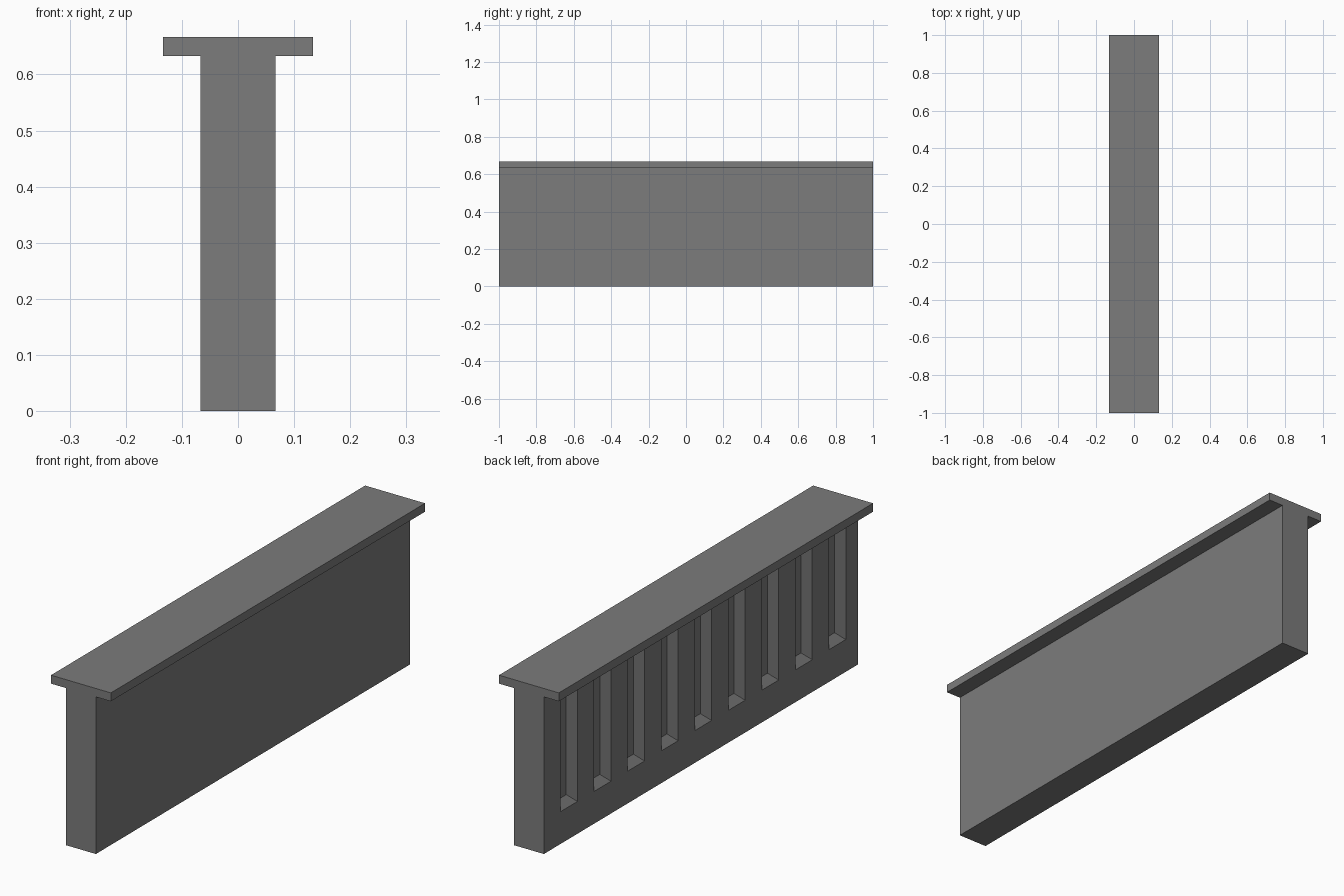
import bpy
import bmesh
from mathutils import Matrix

cube = bpy.data.objects.get("Cube")
if cube:
    bpy.data.objects.remove(cube, do_unlink=True)

LENGTH = 2.0
WALL_TOP = 0.633
TOP = 0.667

grey = bpy.data.materials.new("plain_grey")
grey.use_nodes = True
colour = (0.2, 0.2, 0.2, 1)
grey.diffuse_color = colour
grey.node_tree.nodes["Principled BSDF"].inputs["Base Color"].default_value = colour


def box(width, bottom, top):
    """Full-length box as a bmesh."""
    bm = bmesh.new()
    move = Matrix.Translation((0, 0, (bottom + top) / 2))
    size = Matrix.Diagonal((width, LENGTH, top - bottom, 1))
    bmesh.ops.create_cube(bm, size=1, matrix=move @ size)
    return bm


def finish(bm, name):
    mesh = bpy.data.meshes.new(name)
    bm.to_mesh(mesh)
    bm.free()
    mesh.materials.append(grey)
    obj = bpy.data.objects.new(name, mesh)
    bpy.context.collection.objects.link(obj)


def split(bm, point, normal):
    bmesh.ops.bisect_plane(bm, geom=bm.verts[:] + bm.edges[:] + bm.faces[:],
                           plane_co=point, plane_no=normal)


# Wall, with a row of nine tapered recesses on its -x side
wall = box(0.1333, 0, WALL_TOP)
SILL, START, PITCH, WIDTH = 0.13, 0.893, 0.2135, 0.107
slots = [(START - i * PITCH - WIDTH, START - i * PITCH) for i in range(9)]
split(wall, (0, 0, SILL), (0, 0, 1))
for low, high in slots:
    split(wall, (0, low, 0), (0, 1, 0))
    split(wall, (0, high, 0), (0, 1, 0))


def in_slot(face):
    c = face.calc_center_median()
    return (face.normal.x < -0.9 and c.z > SILL
            and any(low < c.y < high for low, high in slots))


wall.normal_update()
recesses = [f for f in wall.faces if in_slot(f)]
bmesh.ops.inset_individual(wall, faces=recesses, thickness=0.033,
                           depth=-0.027, use_even_offset=True)
finish(wall, "wall")

# Overhanging flat cap
finish(box(0.2667, WALL_TOP, TOP), "cap")
